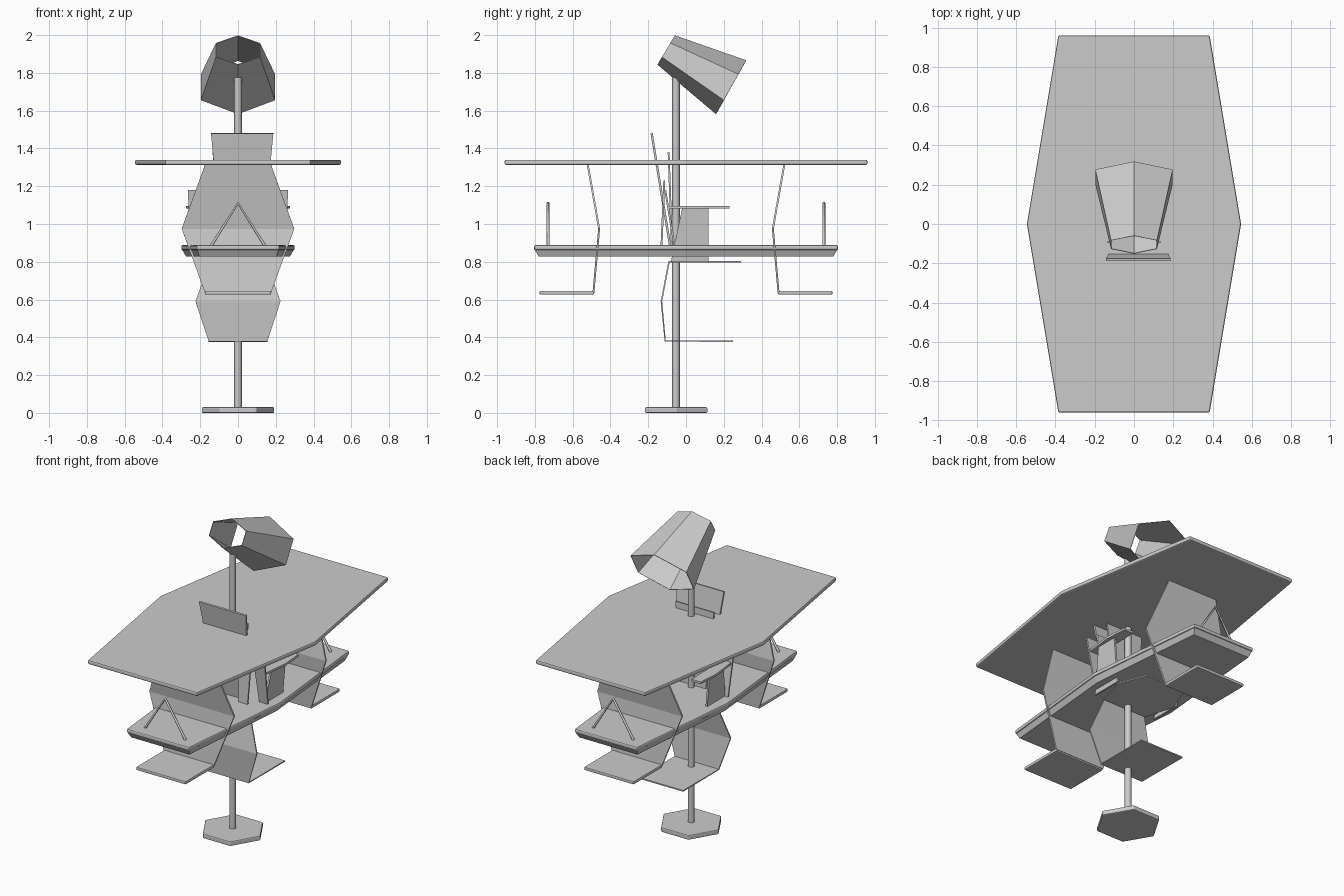
import bpy, math
from mathutils import Vector

if "Cube" in bpy.data.objects:
    bpy.data.objects.remove(bpy.data.objects["Cube"])


def mesh(name, verts, faces, thick=0.0, bevel=0.0):
    me = bpy.data.meshes.new(name)
    me.from_pydata([tuple(v) for v in verts], [], faces)
    me.update()
    ob = bpy.data.objects.new(name, me)
    bpy.context.collection.objects.link(ob)
    if thick:
        m = ob.modifiers.new("thickness", 'SOLIDIFY')
        m.thickness, m.offset = thick, 0
    if bevel:
        m = ob.modifiers.new("bevel", 'BEVEL')
        m.width, m.segments = bevel, 2
    return ob


def strip(name, rows, thick, bevel=0.0, cx=0.0):
    """Folded sheet; each row is (half width, y, z)."""
    v = [(cx + s * w, y, z) for w, y, z in rows for s in (-1, 1)]
    f = [(2*i, 2*i+1, 2*i+3, 2*i+2) for i in range(len(rows) - 1)]
    return mesh(name, v, f, thick, bevel)


def loft(name, rings, caps=True, thick=0.0, bevel=0.0):
    n = len(rings[0])
    v = [p for r in rings for p in r]
    f = [(k*n+i, k*n+(i+1) % n, (k+1)*n+(i+1) % n, (k+1)*n+i)
         for k in range(len(rings) - 1) for i in range(n)]
    if caps:
        f += [tuple(range(n))[::-1], tuple(range((len(rings)-1)*n, len(rings)*n))]
    return mesh(name, v, f, thick, bevel)


def long_hex(end, mid, length, z):
    return [(-end, -length, z), (end, -length, z), (mid, 0, z),
            (end, length, z), (-end, length, z), (-mid, 0, z)]


def rod(name, points, radius):
    cu = bpy.data.curves.new(name, 'CURVE')
    cu.dimensions = '3D'
    cu.bevel_depth, cu.bevel_resolution, cu.use_fill_caps = radius, 2, True
    sp = cu.splines.new('POLY')
    sp.points.add(len(points) - 1)
    for p, c in zip(sp.points, points):
        p.co = (*c, 1)
    ob = bpy.data.objects.new(name, cu)
    bpy.context.collection.objects.link(ob)


# Large table top
loft("table_top", [long_hex(.385, .545, .96, 1.313), long_hex(.385, .545, .96, 1.34)], bevel=.008)

# Bench top with a tapered skirt below it
loft("bench_top", [long_hex(.22, .3, .805, .862), long_hex(.22, .3, .805, .888)], bevel=.008)
loft("bench_skirt", [long_hex(.205, .275, .78, .828), long_hex(.215, .295, .80, .862)])

# End supports with seats, and the triangular rod handles
for s, side in ((-1, "front"), (1, "back")):
    strip(side + "_support", [(.175, s*.52, 1.313), (.298, s*.46, .975), (.175, s*.49, .636)], .01)
    strip(side + "_seat", [(.175, s*.488, .636), (.175, s*.775, .636)], .02, .005)
    rod(side + "_handle", [(-.145, s*.73, .88), (0, s*.73, 1.11), (.145, s*.73, .88)], .008)

# Lower chair panel and foot plate
strip("lower_panel", [(.15, -.09, .80), (.225, -.13, .59), (.155, -.11, .38), (.155, .25, .38)], .008)

# Central seat plate under the bench
strip("central_seat", [(.155, -.09, .80), (.21, .1, .80), (.14, .29, .80)], .008)

# Fan of back slats
strip("tall_slat", [(.11, -.085, .89), (.165, -.182, 1.48)], .012, cx=.022)
strip("rear_slat", [(.09, -.075, .89), (.135, -.092, 1.38)], .01)
for s, side in ((-1, "left"), (1, "right")):
    strip(side + "_inner_slat", [(.03, -.13, .88), (.05, -.115, 1.23)], .01, cx=s*.13)
    strip(side + "_outer_slat", [(.03, -.06, .88), (.04, -.11, 1.18)], .01, cx=s*.225)
    # Armrest and its side support
    mesh(side + "_armrest",
         [(s*.19, -.09, 1.088), (s*.255, -.09, 1.088), (s*.275, .09, 1.088),
          (s*.265, .23, 1.088), (s*.20, .23, 1.088)], [(0, 1, 2, 3, 4)], .014)
    mesh(side + "_arm_support",
         [(s*.22, -.08, .80), (s*.22, .12, .80), (s*.245, .12, 1.085), (s*.245, -.02, 1.085)],
         [(0, 1, 2, 3)], .012)

# Lamp base and pole
base = [[(.193*math.cos(i*math.pi/3), -.052 + .19*math.sin(i*math.pi/3), z) for i in range(6)]
        for z in (0, .03)]
loft("lamp_base", base, bevel=.006)
rod("lamp_pole", [(0, -.053, .02), (0, -.053, 1.775)], .02)


# Tilted six-sided open shade
def shade_ring(lo, hi, half):
    lo, hi = Vector((0, *lo)), Vector((0, *hi))
    c, u = (lo + hi) / 2, (hi - lo) / 2
    return [c + u*a + Vector((b*half, 0, 0))
            for a, b in ((1, 0), (.48, 1), (-.48, 1), (-1, 0), (-.48, -1), (.48, -1))]


loft("lamp_shade", [shade_ring((-.15, 1.845), (-.06, 1.997), .115),
                    shade_ring((.16, 1.583), (.318, 1.865), .195)], caps=False, thick=.004)
